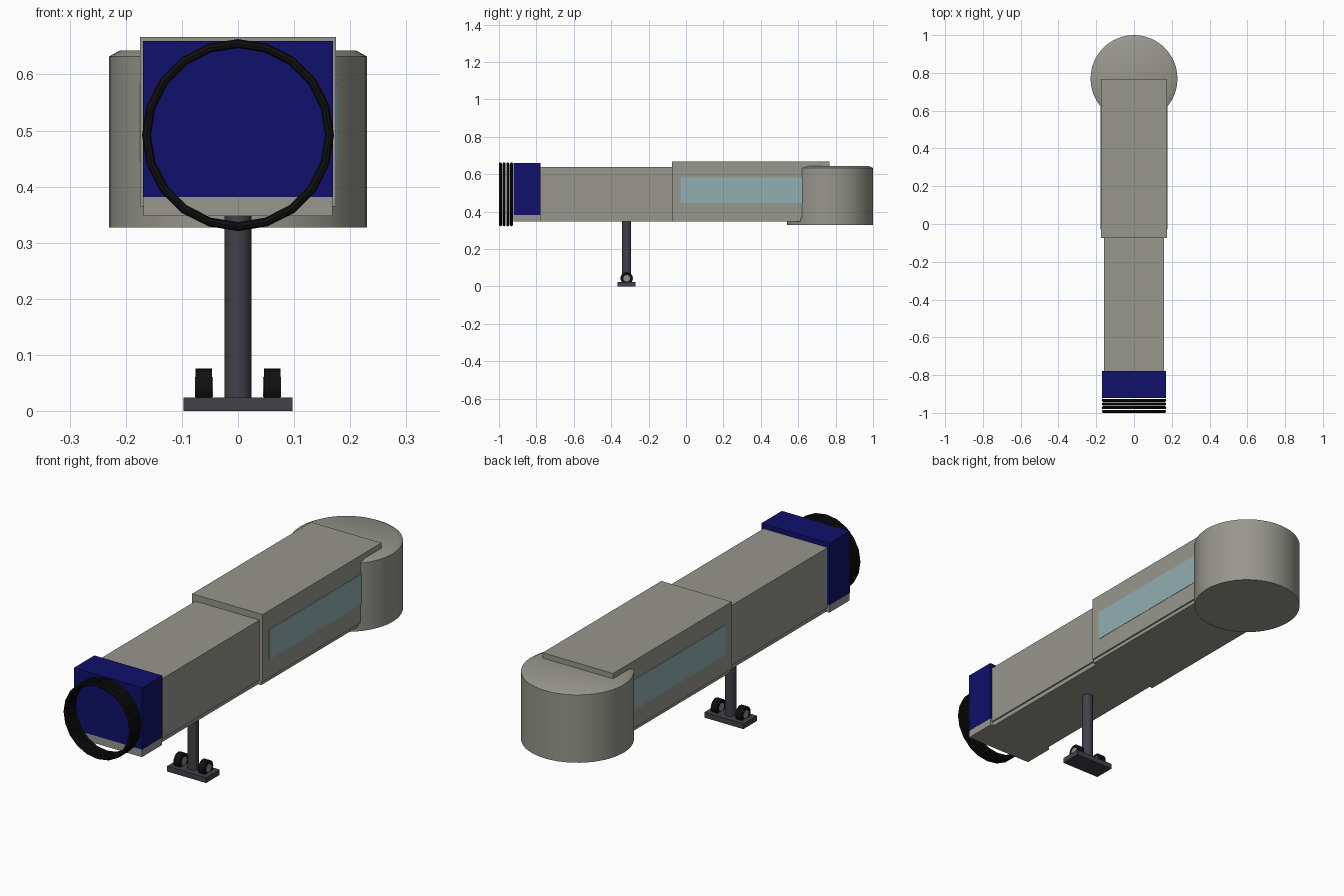
import bpy, math

if "Cube" in bpy.data.objects:
    bpy.data.objects.remove(bpy.data.objects["Cube"])

def material(name, rgb):
    m = bpy.data.materials.new(name)
    m.diffuse_color = (*rgb, 1)
    m.use_nodes = True
    m.node_tree.nodes["Principled BSDF"].inputs["Base Color"].default_value = m.diffuse_color
    return m

GREY = material("warm_grey", (0.31, 0.31, 0.27))
BLUE = material("navy_blue", (0.005, 0.005, 0.15))
GLASS = material("pale_teal_glass", (0.29, 0.43, 0.45))
STEEL = material("dark_steel", (0.052, 0.052, 0.064))
RUBBER = material("black_rubber", (0.005, 0.005, 0.005))
HUB = material("hub_grey", (0.27, 0.27, 0.27))

def finish(name, mat, smooth=False):
    o = bpy.context.object
    o.name = name
    o.data.materials.append(mat)
    if smooth:
        bpy.ops.object.shade_smooth_by_angle(angle=math.radians(35))
    return o

def box(name, mat, x, y, z):
    """Box from (min, max) ranges."""
    bpy.ops.mesh.primitive_cube_add(size=1, location=[sum(r) / 2 for r in (x, y, z)])
    bpy.context.object.scale = [r[1] - r[0] for r in (x, y, z)]
    bpy.ops.object.transform_apply(location=False, rotation=False, scale=True)
    return finish(name, mat)

def cylinder(name, mat, r, depth, loc, rot=(0, 0, 0), r2=None, n=48):
    bpy.ops.mesh.primitive_cone_add(vertices=n, radius1=r, radius2=r if r2 is None else r2,
                                    depth=depth, location=loc, rotation=rot)
    return finish(name, mat, True)

# Rotunda with bevelled cap
cylinder("rotunda", GREY, 0.23, 0.305, (0, 0.77, 0.4795))
cylinder("rotunda_cap", GREY, 0.23, 0.011, (0, 0.77, 0.6375), r2=0.21)

# Telescoping tunnels and their floors
box("outer_tunnel", GREY, (-0.175, 0.175), (-0.075, 0.768), (0.365, 0.667))
box("outer_floor", GREY, (-0.168, 0.168), (-0.075, 0.768), (0.348, 0.365))
box("inner_tunnel", GREY, (-0.159, 0.159), (-0.78, 0.0), (0.368, 0.638))
box("inner_floor", GREY, (-0.152, 0.152), (-0.78, 0.0), (0.348, 0.368))

# Side windows
for side, s in (("left", -1), ("right", 1)):
    box("window_" + side, GLASS, sorted((s * 0.173, s * 0.1765)), (-0.03, 0.72), (0.447, 0.582))

# Cab and its floor
box("cab", BLUE, (-0.169, 0.169), (-0.922, -0.778), (0.382, 0.66))
box("cab_floor", GREY, (-0.168, 0.168), (-0.922, -0.778), (0.348, 0.382))

# Bellows rings
for i in range(4):
    bpy.ops.mesh.primitive_torus_add(major_radius=0.163, minor_radius=0.008,
                                     major_segments=20, minor_segments=8,
                                     location=(0, -0.992 + i * 0.0195, 0.492),
                                     rotation=(math.pi / 2, 0, 0))
    finish("bellows_ring_%d" % (i + 1), RUBBER)

# Support column and bogie
Y = -0.317
cylinder("support_column", STEEL, 0.024, 0.335, (0, Y, 0.1875), n=24)
box("bogie_base", STEEL, (-0.097, 0.097), (Y - 0.048, Y + 0.048), (0, 0.024))

# Wheels with hub discs
for side, s in (("left", -1), ("right", 1)):
    rot = (0, math.pi / 2, 0)
    cylinder("wheel_" + side, RUBBER, 0.033, 0.03, (s * 0.061, Y, 0.043), rot, n=24)
    cylinder("hub_" + side, HUB, 0.018, 0.032, (s * 0.061, Y, 0.043), rot, n=24)
